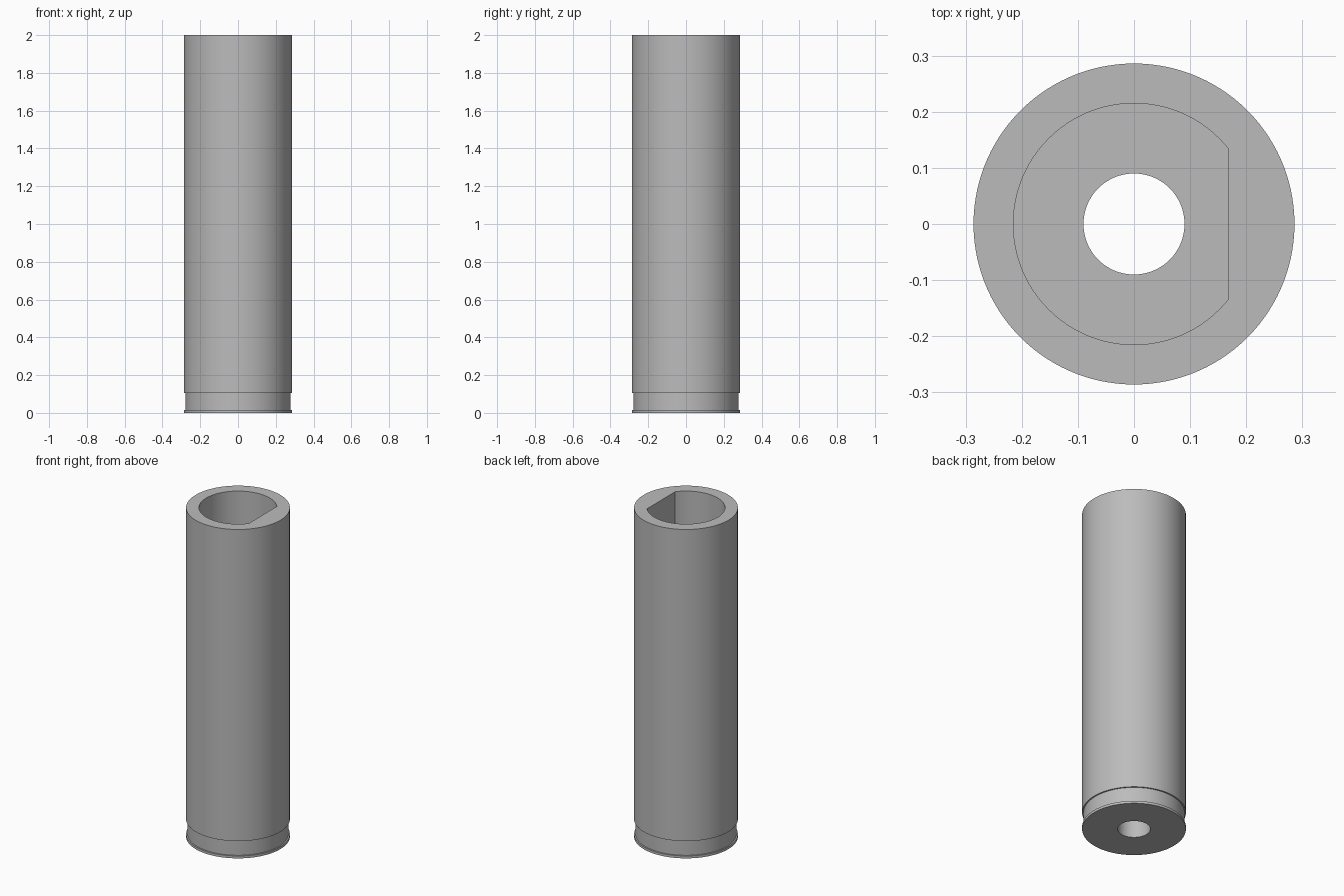
import bpy, bmesh, math

cube = bpy.data.objects.get("Cube")
if cube:
    bpy.data.objects.remove(cube, do_unlink=True)

SEGMENTS = 120          # 3 degree steps, so the flat's corners land on vertices
OUTER, GROOVE, BORE, HOLE = 0.286, 0.278, 0.215, 0.09
FLAT_X = BORE * math.cos(math.radians(39))
HEIGHT, FLOOR = 2.0, 0.2


def ring(bm, radius, z, flat_x=None):
    """Closed ring of vertices, optionally cut straight on its +x side."""
    verts = []
    for i in range(SEGMENTS):
        a = math.tau * i / SEGMENTS
        r = radius
        if flat_x and math.cos(a) * radius > flat_x:
            r = flat_x / math.cos(a)
        verts.append(bm.verts.new((r * math.cos(a), r * math.sin(a), z)))
    return verts


def bridge(bm, lower, upper):
    for i in range(SEGMENTS):
        j = (i + 1) % SEGMENTS
        bm.faces.new((lower[i], lower[j], upper[j], upper[i]))


# Steel grey material
steel = bpy.data.materials.new("steel_grey")
steel.use_nodes = True
colour = (0.5, 0.5, 0.5, 1.0)
steel.diffuse_color = colour
steel.node_tree.nodes["Principled BSDF"].inputs["Base Color"].default_value = colour

# Sleeve: outside wall with groove, rim, D-shaped bore, bored floor
bm = bmesh.new()
rings = [
    ring(bm, OUTER, 0),
    ring(bm, OUTER, 0.015),
    ring(bm, GROOVE, 0.015),
    ring(bm, GROOVE, 0.105),
    ring(bm, OUTER, 0.105),
    ring(bm, OUTER, HEIGHT),
    ring(bm, BORE, HEIGHT, FLAT_X),
    ring(bm, BORE, FLOOR, FLAT_X),
    ring(bm, HOLE, FLOOR),
    ring(bm, HOLE, 0),
]
for k, lower in enumerate(rings):
    bridge(bm, lower, rings[(k + 1) % len(rings)])
bmesh.ops.recalc_face_normals(bm, faces=bm.faces)

mesh = bpy.data.meshes.new("sleeve")
bm.to_mesh(mesh)
bm.free()
mesh.materials.append(steel)
sleeve = bpy.data.objects.new("sleeve", mesh)
bpy.context.collection.objects.link(sleeve)

# Smooth walls, crisp rims
bpy.ops.object.select_all(action="DESELECT")
sleeve.select_set(True)
bpy.context.view_layer.objects.active = sleeve
bpy.ops.object.shade_smooth_by_angle(angle=math.radians(30))
